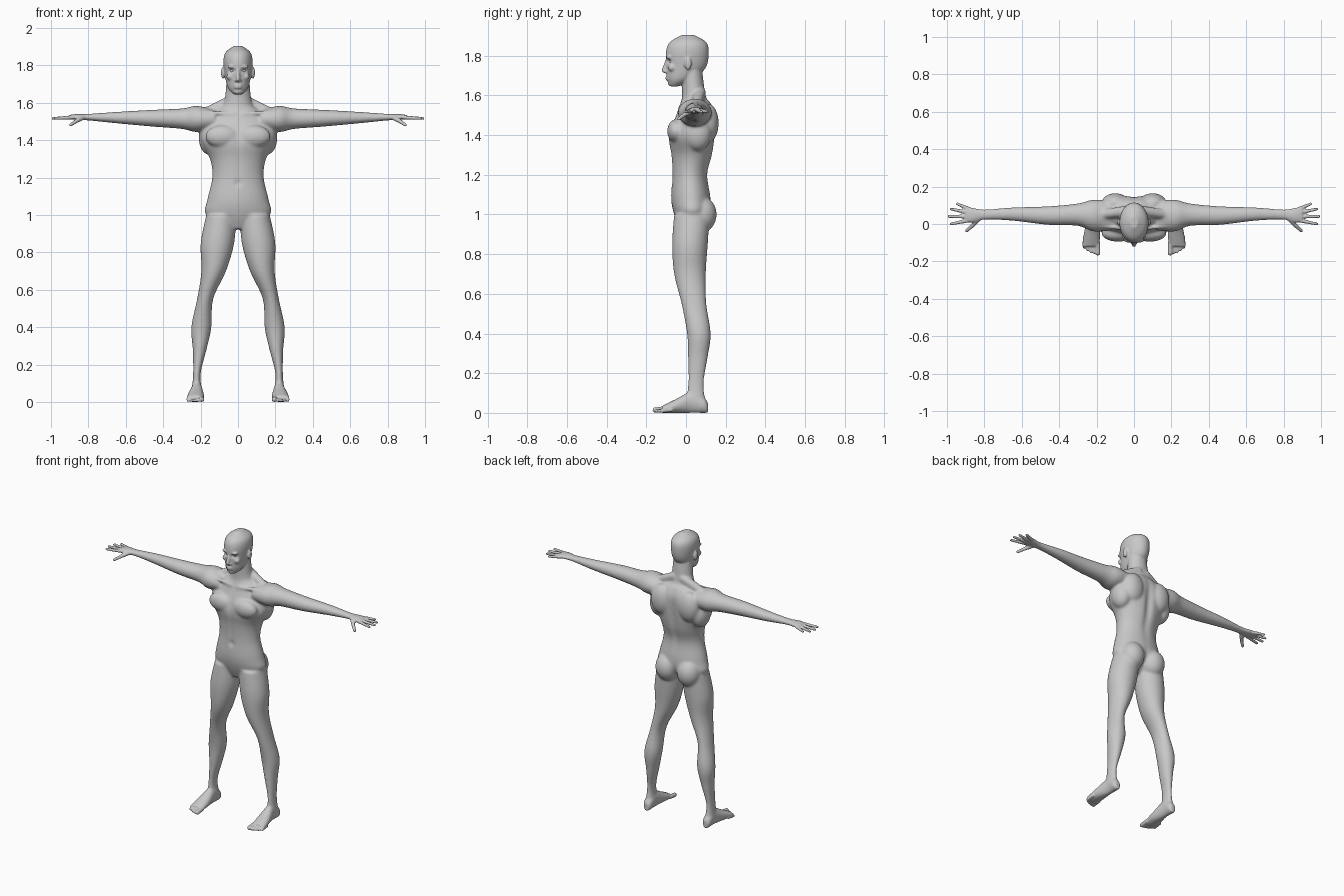
import bpy, bmesh, math
from mathutils import Vector, Matrix

cube = bpy.data.objects.get("Cube")
if cube:
    bpy.data.objects.remove(cube, do_unlink=True)

skin = bpy.data.materials.new("plain grey")
skin.use_nodes = True
grey = (.58, .58, .58, 1)
skin.diffuse_color = grey
skin.node_tree.nodes["Principled BSDF"].inputs["Base Color"].default_value = grey

bm = bmesh.new()


def curve_through(rows, steps=5):
    """Catmull-Rom interpolation of section rows."""
    out = []
    for i, (start, end) in enumerate(zip(rows, rows[1:])):
        before = rows[max(i - 1, 0)]
        after = rows[min(i + 2, len(rows) - 1)]
        for step in range(steps):
            t = step / steps
            out.append([b + t / 2 * (c - a + t * (2 * a - 5 * b + 4 * c - d + t * (3 * (b - c) + d - a)))
                        for a, b, c, d in zip(before, start, end, after)])
    return out + [rows[-1]]


def loft(rows, axis, sides=32):
    """Skin of oval sections: place on axis, two centre coordinates, two half sizes."""
    rings = []
    for place, centre_u, centre_v, half_u, half_v in curve_through(rows):
        ring = []
        for k in range(sides):
            angle = math.tau * k / sides
            point = [centre_u + half_u * math.cos(angle), centre_v + half_v * math.sin(angle)]
            point.insert(axis, place)
            ring.append(bm.verts.new(point))
        rings.append(ring)
    faces = [bm.faces.new(rings[0]), bm.faces.new(rings[-1])]
    for low, high in zip(rings, rings[1:]):
        for k in range(sides):
            faces.append(bm.faces.new((low[k - 1], high[k - 1], high[k], low[k])))
    bmesh.ops.recalc_face_normals(bm, faces=faces)


def blob(centre, radii):
    place = Matrix.Translation(centre) @ Matrix.Diagonal((*radii, 1))
    bmesh.ops.create_uvsphere(bm, u_segments=24, v_segments=16, radius=1, matrix=place)


def tube(start, end, start_radius, end_radius):
    """Tapered rod with round ends."""
    start, end = Vector(start), Vector(end)
    blob(start, [start_radius] * 3)
    blob(end, [end_radius] * 3)
    span = end - start
    turn = span.to_track_quat('Z', 'Y').to_matrix().to_4x4()
    bmesh.ops.create_cone(bm, cap_ends=True, segments=20, radius1=start_radius, radius2=end_radius,
                          depth=span.length, matrix=Matrix.Translation((start + end) / 2) @ turn)


# Leg, from ankle to hip
loft([(.05, .22, .05, .03, .05), (.15, .22, .05, .02, .04), (.28, .205, .06, .037, .05),
      (.4, .196, .065, .054, .06), (.55, .176, .04, .043, .063), (.7, .13, .02, .066, .08),
      (.85, .11, .02, .09, .09), (1, .09, .03, .08, .09)], axis=2)

# Foot, its sole resting on the ground
loft([(y, x, height / 2, width, height / 2) for y, x, width, height in
      ((.11, .22, .015, .05), (.09, .22, .028, .08), (.03, .22, .03, .11),
       (-.05, .225, .043, .07), (-.12, .23, .046, .035))], axis=1)

# Toes, each set further back than the one before
for i in range(5):
    radius = .009 if i else .014
    x, tip = .194 + .018 * i, .002 * i * i - .155
    tube((x, tip + .05, radius + .006), (x, tip, radius), radius, radius)

# Arm and palm
shoulder = 1.51
loft([(x, y, shoulder + x / 60, depth, height) for x, y, depth, height in
      ((.12, .045, .08, .05), (.22, .045, .085, .07), (.3, .05, .06, .055), (.46, .045, .05, .045),
       (.65, .053, .036, .031), (.8, .05, .028, .018), (.86, .047, .039, .016), (.9, .05, .04, .01))],
     axis=0)

# Fingers in a fan, and thumb
hand = shoulder + .012
for i, length in enumerate((.1, .11, .1, .07)):
    angle = (i - 1) / 5
    base = Vector((.88, .02 + .02 * i, hand))
    reach = Vector((math.cos(angle), math.sin(angle), -.05)) * length
    tube(base, base + reach, .011, .008)
tube((.83, .03, hand), (.865, -.01, hand - .02), .015, .011)
tube((.865, -.01, hand - .02), (.895, -.036, hand - .04), .011, .009)

# Chest, seat, shoulder blade, side of back
blob((.085, -.05, 1.42), (.09, .045, .06))
blob((.08, .08, 1), (.076, .075, .09))
blob((.1, .11, 1.46), (.075, .055, .1))
blob((.15, .06, 1.41), (.06, .07, .09))
# Neck-to-shoulder slope, collarbone
tube((.03, .07, 1.615), (.18, .05, 1.545), .03, .026)
tube((.02, -.03, 1.54), (.17, -.01, 1.55), .011, .011)
# Ear, brow, cheek
blob((.08, .01, 1.76), (.011, .018, .032))
blob((.03, -.086, 1.793), (.026, .014, .009))
blob((.04, -.07, 1.74), (.022, .02, .02))

# Mirror everything built so far to the other side
twin = bmesh.ops.duplicate(bm, geom=bm.verts[:] + bm.edges[:] + bm.faces[:])["geom"]
for item in twin:
    if isinstance(item, bmesh.types.BMVert):
        item.co.x = -item.co.x
bmesh.ops.reverse_faces(bm, faces=[f for f in twin if isinstance(f, bmesh.types.BMFace)])


def centred(rows):
    loft([(z, 0, y, width, depth) for z, width, y, depth in rows], axis=2)


# Torso and neck
centred([(.925, .03, .01, .04), (1, .17, .03, .09), (1.08, .165, .025, .1), (1.2, .138, .02, .09),
         (1.3, .15, .03, .105), (1.4, .2, .03, .118), (1.5, .19, .05, .1), (1.56, .12, .05, .078),
         (1.6, .075, .04, .06), (1.74, .06, .03, .05)])
# Head
centred([(1.645, .025, -.06, .02), (1.68, .054, -.03, .065), (1.74, .069, 0, .1),
         (1.82, .078, .007, .108), (1.87, .066, .01, .09), (1.905, .02, .01, .03)])
# Nose, nostrils, lips, chin
tube((0, -.097, 1.775), (0, -.111, 1.726), .008, .012)
blob((0, -.1, 1.72), (.02, .012, .009))
for z in (1.682, 1.694):
    blob((0, -.091, z), (.023, .013, .006))
blob((0, -.076, 1.66), (.025, .016, .014))

# Fuse the masses into one skin
masses = bpy.data.meshes.new("masses")
bm.to_mesh(masses)
bm.free()
body = bpy.data.objects.new("body", masses)
bpy.context.collection.objects.link(body)
fuse = body.modifiers.new("fuse", 'REMESH')
fuse.mode = 'VOXEL'
fuse.voxel_size = .0052
surface = bpy.data.meshes.new_from_object(body.evaluated_get(bpy.context.evaluated_depsgraph_get()))
body.modifiers.clear()
body.data = surface
bpy.data.meshes.remove(masses)

# Soft mirrored hollows: x, z, width, height, depth (positive on the front, negative on the back)
hollows = {"spine": (0, 1.36, .022, .16, -.016), "seat_cleft": (0, .99, .014, .06, -.012),
           "navel": (0, 1.17, .012, .014, .014), "breastbone": (0, 1.41, .014, .06, .01),
           "belly_line": (0, 1.26, .012, .09, .005), "eye_socket": (.03, 1.772, .015, .009, .015)}
for v in surface.vertices:
    for x, z, width, height, depth in hollows.values():
        distance = ((abs(v.co.x) - x) / width) ** 2 + ((v.co.z - z) / height) ** 2
        if distance < 9 and (v.co.y - .03) * depth < 0:
            v.co.y += depth * math.exp(-distance)

# Relax broad areas strongly, keep hands, feet and head crisp
broad = body.vertex_groups.new(name="broad_areas")
for v in surface.vertices:
    room = min(.84 - abs(v.co.x), v.co.z - .05, 1.66 - v.co.z) / .06
    broad.add([v.index], min(max(room, 0), 1), 'REPLACE')
for name, rounds, group in (("relax_body", 28, broad.name), ("relax_all", 3, "")):
    relax = body.modifiers.new(name, 'SMOOTH')
    relax.factor = .5
    relax.iterations = rounds
    relax.vertex_group = group
surface.materials.clear()
surface.materials.append(skin)
surface.shade_smooth()

# Eyes
for side, sign in (("left", 1), ("right", -1)):
    bpy.ops.mesh.primitive_uv_sphere_add(segments=24, ring_count=16, radius=.013,
                                         location=(sign * .03, -.07, 1.772))
    eye = bpy.context.object
    eye.name = side + "_eye"
    eye.data.materials.append(skin)
    eye.data.shade_smooth()
